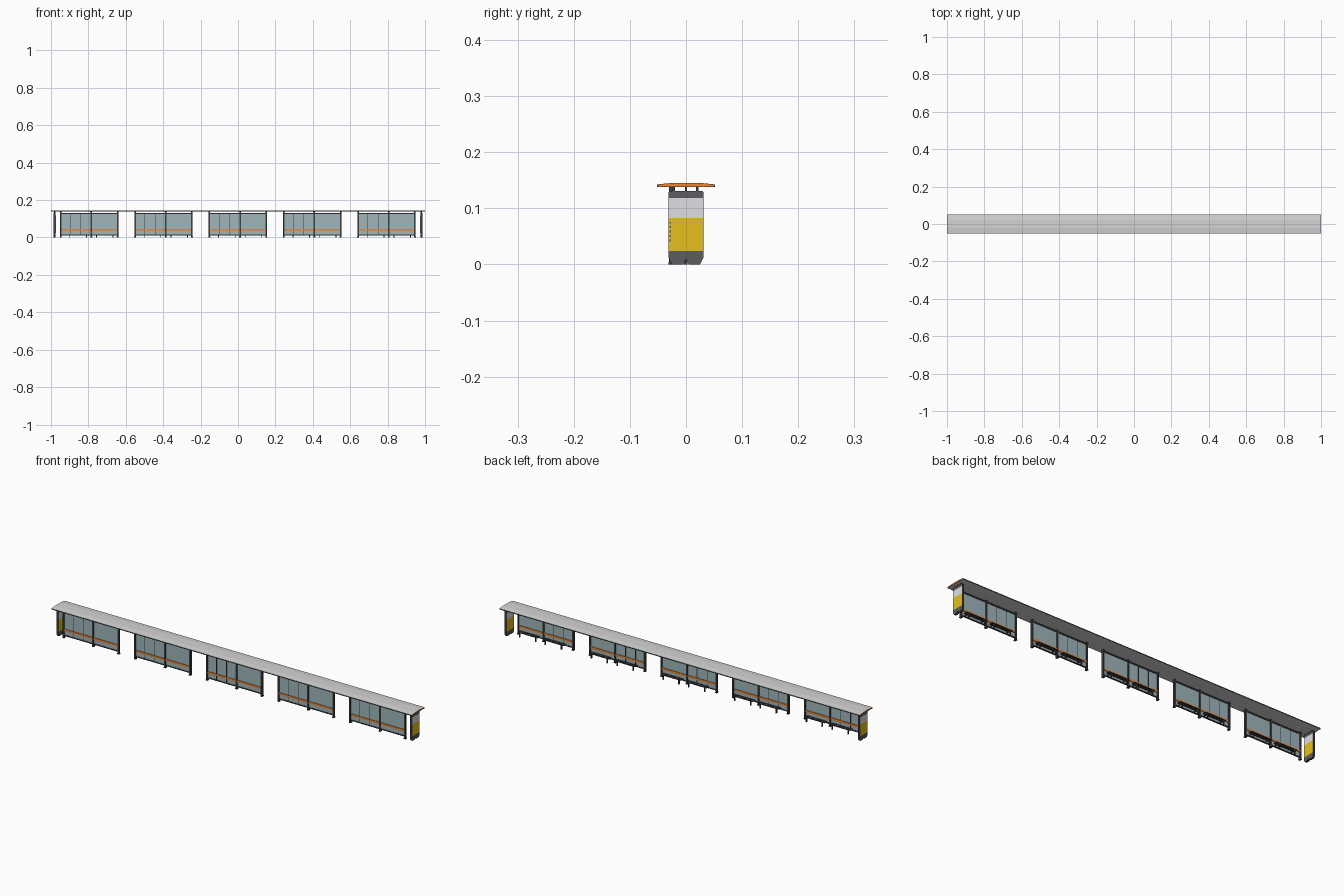
import bpy

cube = bpy.data.objects.get("Cube")
if cube:
    bpy.data.objects.remove(cube, do_unlink=True)


def material(name, r, g, b):
    m = bpy.data.materials.new(name)
    m.use_nodes = True
    m.diffuse_color = (r, g, b, 1)
    m.node_tree.nodes["Principled BSDF"].inputs["Base Color"].default_value = (r, g, b, 1)
    return m


LIGHT = material("light grey roof", 0.66, 0.66, 0.66)
WHITE = material("pale panel", 0.74, 0.73, 0.77)
DARK = material("dark grey metal", 0.11, 0.11, 0.115)
FRAME = material("charcoal frame", 0.05, 0.05, 0.052)
GLASS = material("grey blue glass", 0.35, 0.47, 0.5)
ORANGE = material("orange trim", 0.78, 0.24, 0.04)
YELLOW = material("yellow panel", 0.78, 0.53, 0.012)


def prism(name, profile, x0, x1, *mats):
    """Extrude a (y, z) outline along x."""
    n = len(profile)
    verts = [(x, y, z) for x in (x0, x1) for y, z in profile]
    faces = [tuple(range(n))[::-1], tuple(range(n, 2 * n))]
    faces += [(i, (i + 1) % n, n + (i + 1) % n, n + i) for i in range(n)]
    mesh = bpy.data.meshes.new(name)
    mesh.from_pydata(verts, [], faces)
    for m in mats:
        mesh.materials.append(m)
    mesh.update()
    obj = bpy.data.objects.new(name, mesh)
    bpy.context.collection.objects.link(obj)
    return obj


def box(name, x0, x1, y0, y1, z0, z1, mat):
    return prism(name, [(y0, z0), (y1, z0), (y1, z1), (y0, z1)], x0, x1, mat)


# Roof: a shallow tapered light slab with a dark rim
half = [(0.052, 0.1382), (0.052, 0.1425), (0.022, 0.1455)]
outline = [(0.022, 0.1375)] + half
outline += [(-y, z) for y, z in reversed(outline)]
roof = prism("roof", outline, -0.999, 0.999, DARK, LIGHT)
for p in roof.data.polygons:
    p.material_index = int(abs(p.normal.z) > 0.5)

# Orange caps on the roof ends
cap = [(y * 0.95, 0.1415 + (z - 0.1415) * 0.85) for y, z in outline]
for s in (-1, 1):
    prism("roof_end_cap", cap, min(s * 0.999, s), max(s * 0.999, s), ORANGE)

# End display panels: charcoal edges, coloured plates on both faces
panel_outline = [(-0.025, 0), (-0.005, 0), (0, 0.01), (0.005, 0), (0.025, 0),
                 (0.031, 0.012), (0.031, 0.129), (0.029, 0.131),
                 (-0.029, 0.131), (-0.031, 0.129), (-0.031, 0.012)]
for s in (-1, 1):
    cx = s * 0.98
    panel = prism("end_panel", panel_outline, cx - 0.0055, cx + 0.0055, FRAME, DARK)
    for p in panel.data.polygons:
        p.material_index = int(abs(p.normal.x) > 0.5)
    for side in (-1, 1):
        px = cx + side * 0.0055
        box("yellow_plate", px - 0.0002, px + 0.0002, -0.0305, 0.0305, 0.024, 0.083, YELLOW)
        box("pale_plate", px - 0.0002, px + 0.0002, -0.0305, 0.0305, 0.083, 0.118, WHITE)
        # Column of small plain square markers
        for i in range(5):
            y, z = -side * 0.028, 0.041 + i * 0.008
            box("marker", px - 0.0004, px + 0.0004, y - 0.0015, y + 0.0015, z, z + 0.003, DARK)
    for y in (-0.022, 0, 0.02):
        box("panel_roof_stub", cx - 0.004, cx + 0.004, y - 0.002, y + 0.002, 0.13, 0.139, FRAME)

# Five glazed wall bays with benches behind them
WALL = -0.025
for bay in range(-2, 3):
    c = bay * 0.3975 - 0.001
    left, right = c - 0.155, c + 0.155
    box("glass_wall", left, right, WALL - 0.001, WALL + 0.001, 0.014, 0.128, GLASS)
    box("top_frame", left, right, WALL - 0.003, WALL + 0.003, 0.126, 0.132, FRAME)
    box("bottom_frame", left, right, WALL - 0.003, WALL + 0.003, 0.011, 0.016, FRAME)
    box("orange_rail", left, right, WALL - 0.004, WALL + 0.004, 0.036, 0.046, ORANGE)
    # Posts run from the ground to the roof
    for x in (left + 0.003, c + 0.012, right - 0.003):
        box("wall_post", x - 0.004, x + 0.004, WALL - 0.005, WALL + 0.005, 0, 0.139, FRAME)
        box("post_foot", x - 0.005, x + 0.005, WALL - 0.006, WALL + 0.007, 0, 0.004, FRAME)
    # Thin glazing bars on one half only
    for dx in (-0.1, -0.044):
        box("glazing_bar", c + dx - 0.0015, c + dx + 0.0015,
            WALL - 0.002, WALL + 0.002, 0.014, 0.128, FRAME)
    # Pair of low slatted benches close to the wall
    for b0, b1 in ((c - 0.115, c - 0.002), (c + 0.028, c + 0.14)):
        for y in (-0.018, -0.011, -0.004):
            box("bench_slat", b0, b1, y, y + 0.006, 0.021, 0.024, FRAME)
        for x in (b0 + 0.012, b1 - 0.012):
            box("bench_leg", x - 0.002, x + 0.002, -0.004, 0.003, 0, 0.02, FRAME)
            box("bench_bracket", x - 0.002, x + 0.002, WALL, 0.003, 0.018, 0.021, FRAME)
